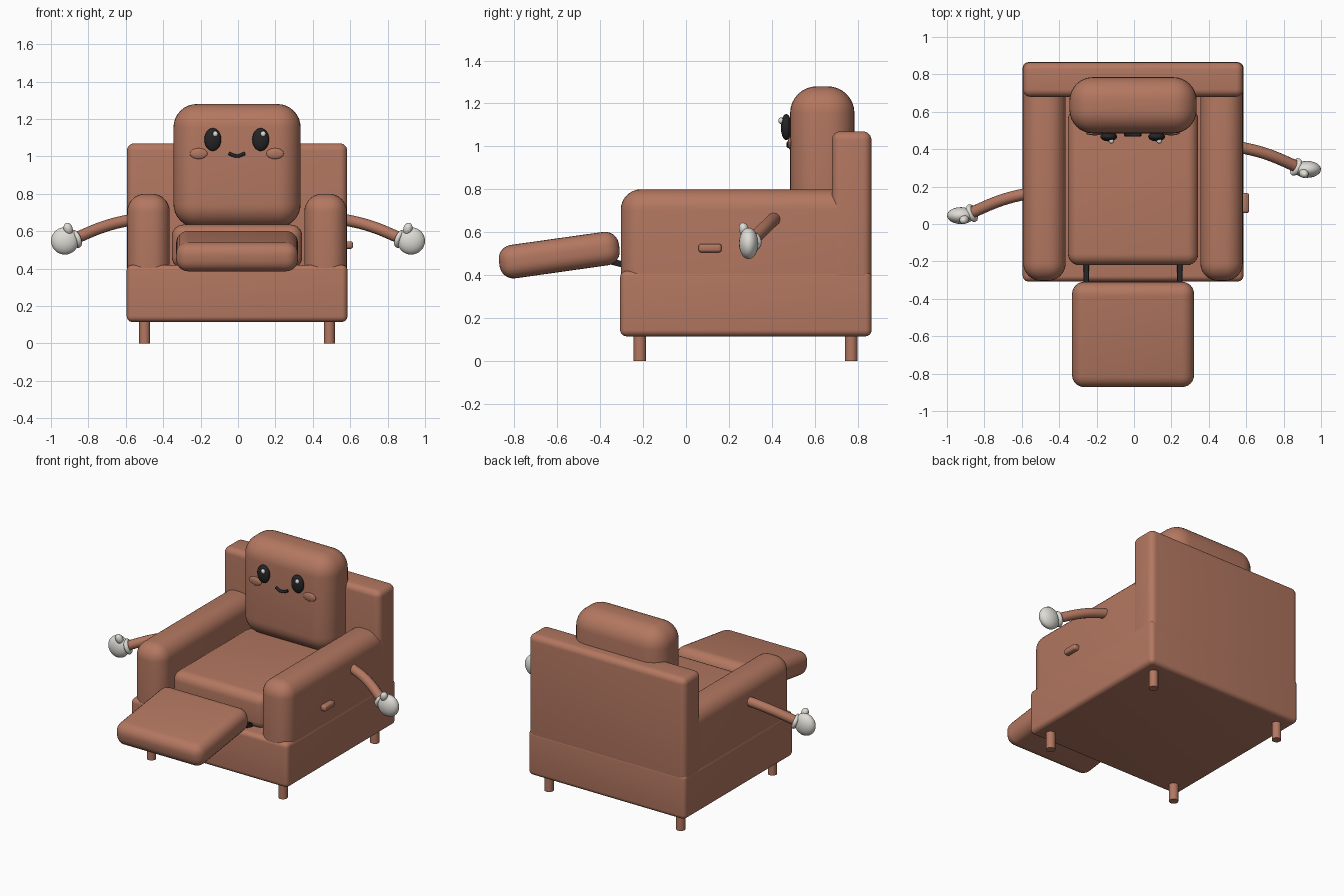
import bpy, math
from mathutils import Vector

if "Cube" in bpy.data.objects:
    bpy.data.objects.remove(bpy.data.objects["Cube"])


def material(name, rgb):
    m = bpy.data.materials.new(name)
    m.diffuse_color = (*rgb, 1)
    m.use_nodes = True
    m.node_tree.nodes["Principled BSDF"].inputs["Base Color"].default_value = m.diffuse_color
    return m


LEATHER = material("brown leather", (0.45, 0.185, 0.118))
BLACK = material("black", (0.018, 0.018, 0.02))
GLOVE = material("glove white", (0.74, 0.72, 0.67))


def finish(name, mat, angle=40):
    ob = bpy.context.object
    ob.name = name
    ob.data.materials.append(mat)
    bpy.ops.object.shade_smooth_by_angle(angle=math.radians(angle))
    return ob


def block(name, lo, hi, bevel, mat=LEATHER, segments=6, tilt=0):
    """Rounded box between two corners, optionally tilted about x."""
    lo, hi = Vector(lo), Vector(hi)
    bpy.ops.mesh.primitive_cube_add(size=1, location=(lo + hi) / 2)
    ob = bpy.context.object
    ob.scale = hi - lo
    bpy.ops.object.transform_apply(location=False, rotation=False, scale=True)
    mod = ob.modifiers.new("bevel", "BEVEL")
    mod.width, mod.segments, mod.limit_method = bevel, segments, "NONE"
    bpy.ops.object.modifier_apply(modifier="bevel")
    ob.rotation_euler.x = math.radians(tilt)
    return finish(name, mat)


def ball(name, loc, radii, mat, rot=(0, 0, 0)):
    bpy.ops.mesh.primitive_uv_sphere_add(segments=24, ring_count=14, radius=1,
                                         location=loc, rotation=rot)
    bpy.context.object.scale = radii
    return finish(name, mat, 60)


def tube(name, points, radius, mat):
    """Smooth capped tube through a few points."""
    cu = bpy.data.curves.new(name, "CURVE")
    cu.dimensions = "3D"
    cu.bevel_depth, cu.bevel_resolution, cu.use_fill_caps = radius, 4, True
    sp = cu.splines.new("BEZIER")
    sp.bezier_points.add(len(points) - 1)
    for bp, p in zip(sp.bezier_points, points):
        bp.co = p
        bp.handle_left_type = bp.handle_right_type = "AUTO"
    ob = bpy.data.objects.new(name, cu)
    bpy.context.collection.objects.link(ob)
    bpy.ops.object.select_all(action="DESELECT")
    bpy.context.view_layer.objects.active = ob
    ob.select_set(True)
    bpy.ops.object.convert(target="MESH")
    return finish(name, mat)


CX = -0.005  # centre line of the chair body

# Body and cushions
block("base", (CX - 0.59, -0.307, 0.115), (CX + 0.59, 0.865, 0.42), 0.03)
block("backrest", (CX - 0.589, 0.68, 0.30), (CX + 0.589, 0.864, 1.07), 0.04)
block("seat_cushion", (CX - 0.348, -0.22, 0.40), (CX + 0.348, 0.62, 0.635), 0.06)
block("back_cushion", (CX - 0.34, 0.485, 0.62), (CX + 0.34, 0.785, 1.28), 0.125, segments=8)

# Footrest
block("footrest", (CX - 0.326, -0.873, 0.415), (CX + 0.326, -0.308, 0.572), 0.065, tilt=8)

for side, s in (("left", -1), ("right", 1)):
    # Armrest
    x0, x1 = sorted((CX + s * 0.36, CX + s * 0.587))
    block(side + "_armrest", (x0, -0.304, 0.20), (x1, 0.80, 0.80), 0.095, segments=8)

    # Footrest strut
    block(side + "_strut", (CX + s * 0.25 - 0.014, -0.36, 0.43),
          (CX + s * 0.25 + 0.014, -0.18, 0.458), 0.004, BLACK, 2, -14)

    # Legs
    for end, y in (("front", -0.215), ("back", 0.77)):
        bpy.ops.mesh.primitive_cylinder_add(vertices=20, radius=0.029, depth=0.14,
                                            location=(CX + s * 0.494, y, 0.07))
        finish(f"{end}_{side}_leg", LEATHER)

    # Arm and gloved hand
    y = 0.295 if s > 0 else 0.048
    path = [(s * 0.54, y + 0.122, 0.668), (s * 0.70, y + 0.082, 0.630),
            (s * 0.88, y + 0.008, 0.558)]
    tube(side + "_arm", path, 0.031, LEATHER)
    along = Vector(path[2]) - Vector(path[1])
    turn = along.to_track_quat("Z", "Y").to_euler()
    bpy.ops.mesh.primitive_torus_add(location=(s * 0.866, y + 0.01, 0.558), rotation=turn,
                                     major_radius=0.036, minor_radius=0.014,
                                     major_segments=24, minor_segments=10)
    finish(side + "_cuff", GLOVE, 60)
    ball(side + "_hand", (s * 0.926, y - 0.003, 0.548), (0.074, 0.045, 0.073), GLOVE)
    ball(side + "_thumb", (s * 0.908, y - 0.025, 0.612), (0.024, 0.023, 0.034), GLOVE,
         (0.25, s * 0.3, 0))

    # Eye, highlight and cheek
    ex = -0.007 + s * 0.128
    ball(side + "_eye", (ex, 0.467, 1.09), (0.045, 0.025, 0.061), BLACK)
    ball(side + "_eye_highlight", (ex + 0.014, 0.442, 1.12), (0.014, 0.012, 0.015), GLOVE)
    ball(side + "_cheek", (-0.006 + s * 0.204, 0.486, 1.015), (0.047, 0.012, 0.029), LEATHER)

# Smile
tube("smile", [(-0.05, 0.478, 1.016), (-0.006, 0.476, 1.002), (0.038, 0.478, 1.016)],
     0.009, BLACK)

# Recliner handle
block("handle", (0.57, 0.058, 0.506), (0.616, 0.166, 0.546), 0.014, segments=4)
